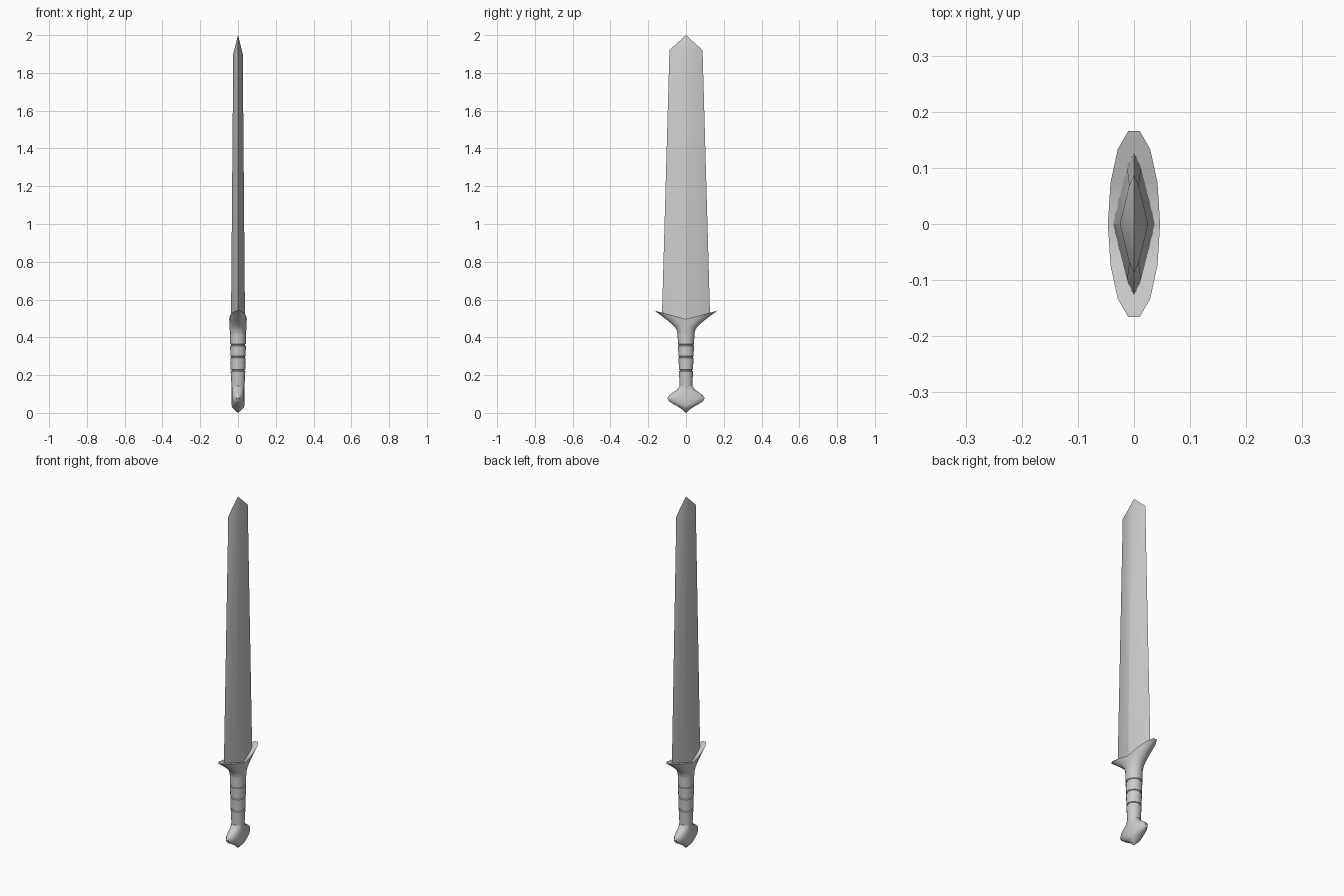
import bpy, bmesh, math

if "Cube" in bpy.data.objects:
    bpy.data.objects.remove(bpy.data.objects["Cube"])

N = 14  # sides of the hilt cross-section


def finish(name, bm, angle):
    bmesh.ops.recalc_face_normals(bm, faces=bm.faces)
    mesh = bpy.data.meshes.new(name)
    bm.to_mesh(mesh)
    bm.free()
    ob = bpy.data.objects.new(name, mesh)
    bpy.context.collection.objects.link(ob)
    bpy.ops.object.select_all(action='DESELECT')
    ob.select_set(True)
    bpy.context.view_layer.objects.active = ob
    bpy.ops.object.shade_smooth_by_angle(angle=math.radians(angle))
    return ob


def bridge(bm, a, b):
    n = len(a)
    for i in range(n):
        bm.faces.new((a[i], a[(i + 1) % n], b[(i + 1) % n], b[i]))


def oval_loft(name, profile, angle=35):
    """Stack oval rings (z, x radius, y radius, upward sweep at the ends)."""
    bm = bmesh.new()
    rings = []
    for z, rx, ry, lift in profile:
        ring = []
        for i in range(N):
            t = 2 * math.pi * i / N
            ring.append(bm.verts.new((rx * math.cos(t), ry * math.sin(t),
                                      z + lift * abs(math.sin(t)))))
        rings.append(ring)
    for a, b in zip(rings, rings[1:]):
        bridge(bm, a, b)
    # Close the ends with strips across x, so a swept rim makes a clean V
    h = N // 2
    for r in (rings[0], rings[-1]):
        for s in (1, -1):
            for i in range(h // 2):
                q = [r[(s * k) % N] for k in (i, i + 1, h - i - 1, h - i)]
                bm.faces.new(q)
    return finish(name, bm, angle)


# Blade: lens section with a ridge, tapering to a short point
half = [(0.037, 0), (0.025, 0.05), (0.0125, 0.1), (0, 0.127)]
section = (half + [(-x, y) for x, y in half[2::-1]]
           + [(-x, -y) for x, y in half[1:]] + [(x, -y) for x, y in half[2:0:-1]])
bm = bmesh.new()
low = [bm.verts.new((x, y, 0.492 + 0.26 * abs(y))) for x, y in section]
high = [bm.verts.new((x * 0.68, y * 0.69, 1.90 + 0.16 * abs(y))) for x, y in section]
bridge(bm, low, high)
tip = bm.verts.new((0, 0, 2.0))
for i in range(len(high)):
    bm.faces.new((high[i], high[(i + 1) % len(high)], tip))
bottom = bm.verts.new((0, 0, 0.492))
for i in range(len(low)):
    bm.faces.new((low[(i + 1) % len(low)], low[i], bottom))
finish("blade", bm, 25)

# Guard: flares out from the grip into an upswept V
oval_loft("guard", [
    (0.420, 0.0425, 0.046, 0),
    (0.440, 0.0440, 0.051, 0),
    (0.457, 0.0450, 0.064, 0.002),
    (0.472, 0.0455, 0.100, 0.018),
    (0.485, 0.0460, 0.140, 0.035),
    (0.497, 0.0465, 0.170, 0.045)])

# Grip: tapers downward, with three cut grooves
grip = [(0.13, 0.034, 0.034, 0)]
for z in (0.225, 0.295, 0.36):
    k = (z - 0.13) / 0.29
    rx, ry = 0.035 + 0.0075 * k ** 0.6, 0.034 + 0.012 * k
    for dz, d in ((-0.005, 0), (-0.003, 0.004), (0.003, 0.004), (0.005, 0)):
        grip.append((z + dz, rx - d, ry - d, 0))
grip.append((0.422, 0.0425, 0.046, 0))
oval_loft("grip", grip)

# Pommel: wide rounded lobes with a small pointed foot
oval_loft("pommel", [
    (0.001, 0.003, 0.004, 0),
    (0.017, 0.018, 0.022, 0.002),
    (0.028, 0.030, 0.045, 0.006),
    (0.038, 0.033, 0.074, 0.012),
    (0.054, 0.034, 0.094, 0.010),
    (0.074, 0.034, 0.101, 0.003),
    (0.093, 0.034, 0.092, 0),
    (0.108, 0.034, 0.072, 0),
    (0.122, 0.034, 0.050, 0),
    (0.142, 0.034, 0.035, 0)], 50)
